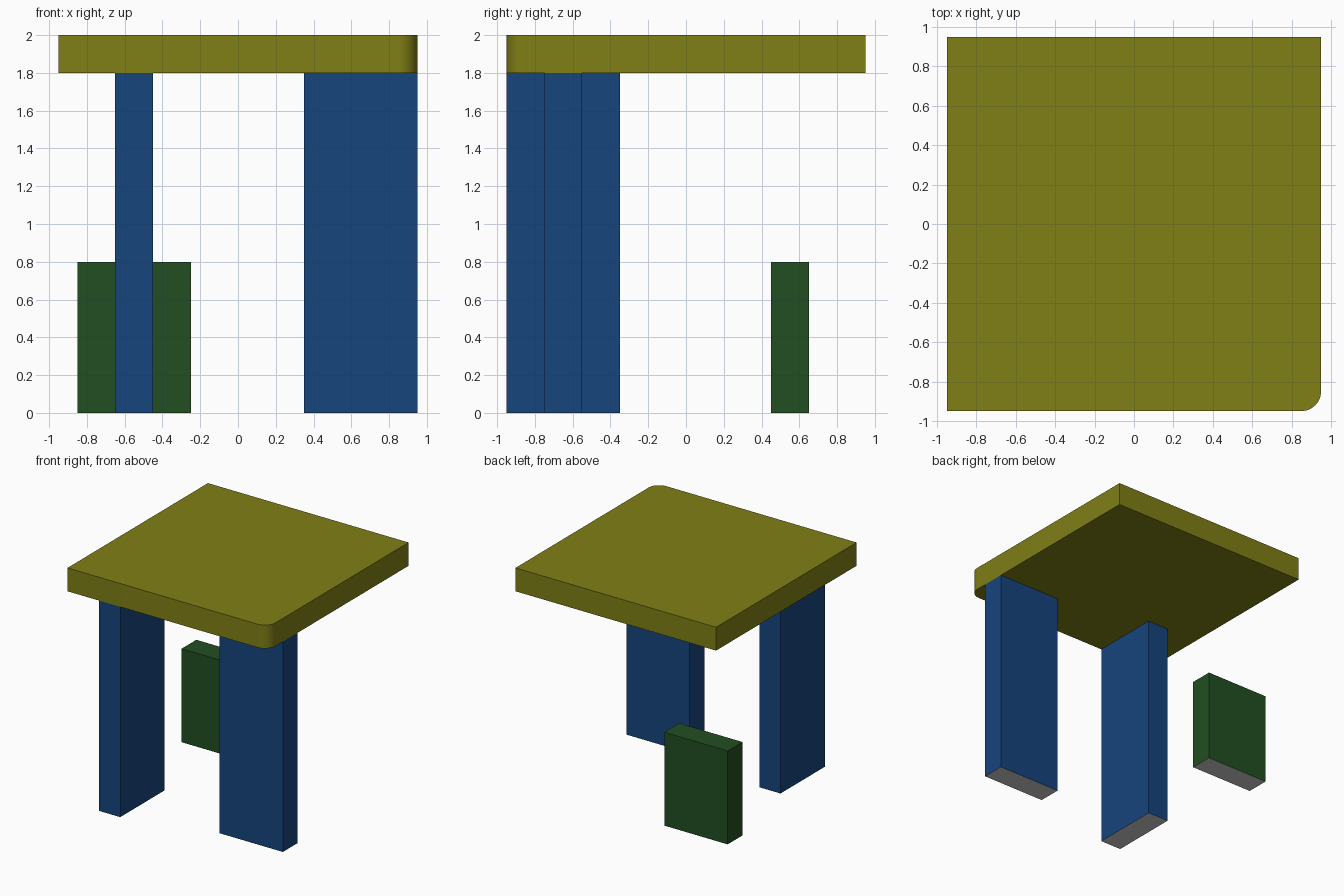
import bpy, bmesh
from mathutils import Vector

if "Cube" in bpy.data.objects:
    bpy.data.objects.remove(bpy.data.objects["Cube"])


def material(name, rgb):
    m = bpy.data.materials.new(name)
    m.diffuse_color = (*rgb, 1)
    m.use_nodes = True
    m.node_tree.nodes["Principled BSDF"].inputs["Base Color"].default_value = m.diffuse_color
    return m


def box(name, lo, hi, mat, bare_foot=False, round_corner=0):
    lo, hi = Vector(lo), Vector(hi)
    bm = bmesh.new()
    bmesh.ops.create_cube(bm, size=1)
    for v in bm.verts:
        v.co = (lo + hi) / 2 + v.co * (hi - lo)
    # round the single vertical edge at the front right
    if round_corner:
        edges = [e for e in bm.edges
                 if all(v.co.x > hi.x - 1e-4 and v.co.y < lo.y + 1e-4 for v in e.verts)]
        bmesh.ops.bevel(bm, geom=edges, offset=round_corner, segments=12,
                        profile=0.5, affect='EDGES')
    # unpainted underside uses the empty second slot
    bm.normal_update()
    for f in bm.faces:
        f.material_index = 1 if bare_foot and f.normal.z < -0.5 else 0
    mesh = bpy.data.meshes.new(name)
    bm.to_mesh(mesh)
    bm.free()
    mesh.materials.append(mat)
    if bare_foot:
        mesh.materials.append(None)
    obj = bpy.data.objects.new(name, mesh)
    bpy.context.collection.objects.link(obj)
    return obj


olive = material("olive", (0.216, 0.212, 0.008))
blue = material("blue", (0.008, 0.058, 0.208))
green = material("green", (0.016, 0.076, 0.016))

# table top with one rounded corner
top = box("table_top", (-0.95, -0.95, 1.8), (0.95, 0.95, 2.0), olive, round_corner=0.1)
bpy.context.view_layer.objects.active = top
top.select_set(True)
bpy.ops.object.shade_smooth_by_angle()

# two full-height legs and the short detached block
box("front_left_leg", (-0.65, -0.95, 0), (-0.45, -0.35, 1.8), blue, True)
box("front_right_leg", (0.35, -0.75, 0), (0.95, -0.55, 1.8), blue, True)
box("short_back_block", (-0.85, 0.45, 0), (-0.25, 0.65, 0.8), green, True)
